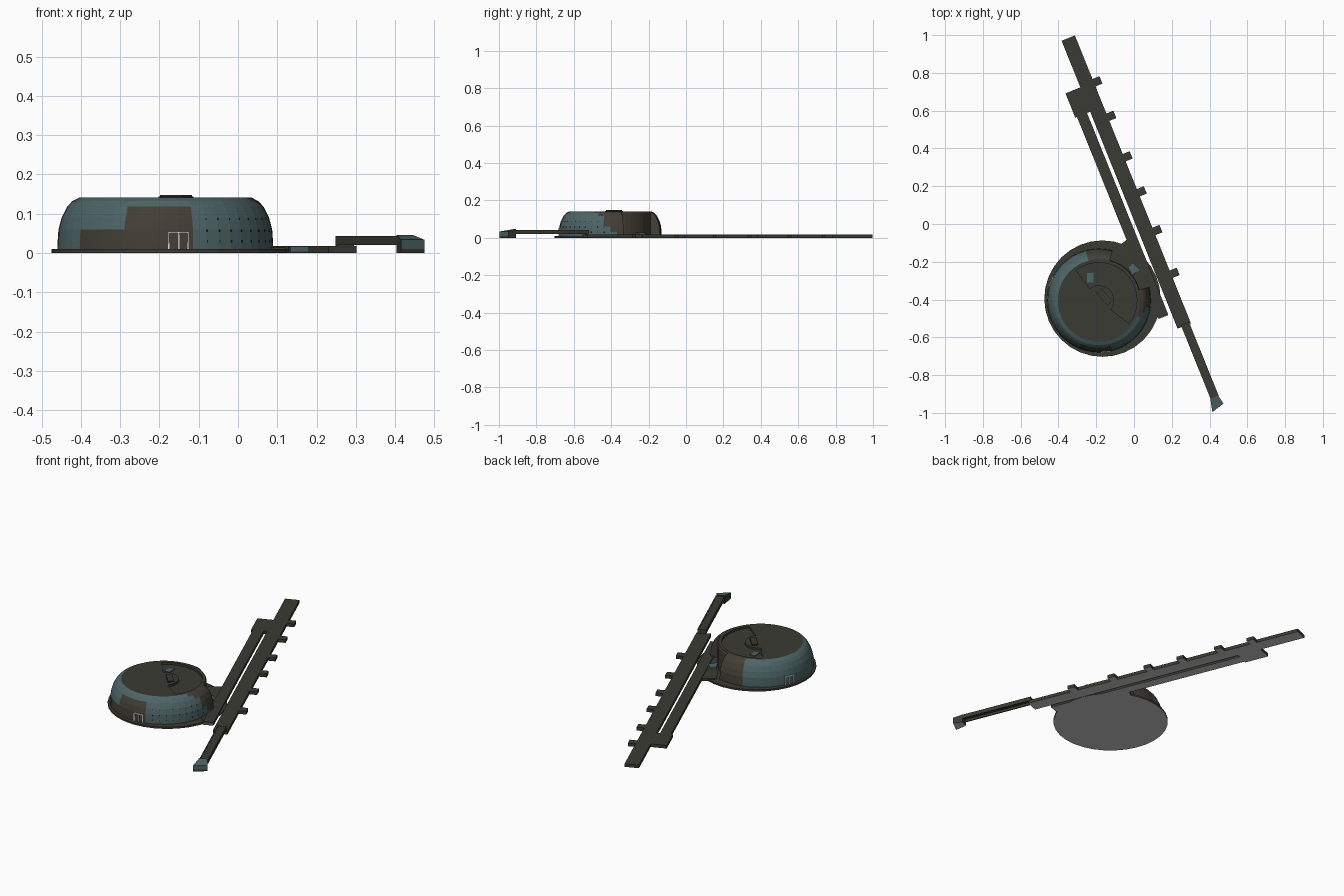
import bpy, bmesh
from math import cos, sin, radians
from mathutils import Vector, Matrix

if "Cube" in bpy.data.objects:
    bpy.data.objects.remove(bpy.data.objects["Cube"])


def material(name, rgb):
    m = bpy.data.materials.new(name)
    m.use_nodes = True
    m.diffuse_color = (*rgb, 1)
    bsdf = m.node_tree.nodes["Principled BSDF"]
    bsdf.inputs["Base Color"].default_value = (*rgb, 1)
    bsdf.inputs["Roughness"].default_value = 0.9
    return m


OLIVE, TEAL, BROWN, GREY, WHITE, DARK = range(6)
MATS = [material("dark olive", (.044, .043, .033)), material("muted teal", (.074, .128, .132)),
        material("dark brown", (.056, .048, .037)), material("underside grey", (.6, .6, .6)),
        material("door white", (.9, .9, .9)), material("window dark", (.014, .018, .017))]


def finish(name, bm, mat=None):
    """Turn a bmesh into an object; faces lying on the ground become grey."""
    bmesh.ops.recalc_face_normals(bm, faces=bm.faces)
    for f in bm.faces:
        if mat is not None:
            f.material_index = mat
        if all(v.co.z < .001 for v in f.verts):
            f.material_index = GREY
    me = bpy.data.meshes.new(name)
    bm.to_mesh(me)
    bm.free()
    for m in MATS:
        me.materials.append(m)
    ob = bpy.data.objects.new(name, me)
    bpy.context.collection.objects.link(ob)
    return ob


def prism(name, pts, z0, z1, mat=OLIVE, tops=None, frame=Matrix()):
    """Extrude a plan outline; tops may give a height for each corner."""
    bm = bmesh.new()
    tops = tops or [z1] * len(pts)
    low = [bm.verts.new(frame @ Vector((x, y, z0))) for x, y in pts]
    high = [bm.verts.new(frame @ Vector((x, y, z))) for (x, y), z in zip(pts, tops)]
    bm.faces.new(low[::-1])
    bm.faces.new(high)
    n = len(pts)
    for i in range(n):
        j = (i + 1) % n
        bm.faces.new((low[i], low[j], high[j], high[i]))
    return finish(name, bm, mat)


def box(name, x0, x1, y0, y1, z0, z1, mat=OLIVE, frame=Matrix()):
    return prism(name, [(x0, y0), (x1, y0), (x1, y1), (x0, y1)], z0, z1, mat, frame=frame)


# Runway platform, laid out in its own rotated frame
RUN = Matrix.Rotation(radians(21.95), 4, 'Z')
T = .018
box("main_runway", .007, .083, -.60, 1.043, 0, T, frame=RUN)
box("side_runway", -.068, -.011, -.512, .64, 0, T, frame=RUN)
box("side_runway_end_panel", -.064, -.013, -.515, -.512, .004, .015, TEAL, RUN)
box("runway_bridge", -.078, .007, .638, .777, 0, T, frame=RUN)
for i, t in enumerate((.773, .576, .345, .145, -.076, -.32)):
    box(f"runway_stub_{i + 1}", .083, .123, t - .021, t + .021, 0, T, frame=RUN)

# Raised gangway, open underneath, with its sloped foot
box("gangway_deck", .03, .076, -1.011, -.59, .034, .041, frame=RUN)
for side, s in (("left", .03), ("right", .07)):
    box(f"gangway_{side}_rail", s, s + .006, -1.01, -.59, .02, .043, frame=RUN)
box("gangway_end_wall", .03, .076, -.60, -.59, .018, .041, frame=RUN)
FOOT = [(.404, -.925), (.415, -.996), (.474, -.95), (.445, -.908)]
prism("gangway_foot_base", FOOT, 0, .01)
foot = prism("gangway_foot", FOOT, .01, 0, OLIVE, tops=[.046, .034, .034, .046])
for p in foot.data.polygons:
    if p.normal.z > .5 or p.normal.y < -.4:
        p.material_index = TEAL

# Round base and the apron that joins it to the runway
base = bmesh.new()
bmesh.ops.create_cone(base, cap_ends=True, segments=32, radius1=.308, radius2=.308, depth=.01,
                      matrix=Matrix.Translation((-.167, -.395, .005)))
finish("base_disc", base, OLIVE)
prism("apron", [(-.10, -.13), (-.04, -.085), (.17, -.46), (.18, -.48), (.135, -.497), (.08, -.45)],
      0, .014)
prism("apron_wedge", [(-.035, -.225), (-.01, -.27), (.03, -.245), (-.005, -.21)],
      .01, 0, TEAL, tops=[.028, .028, .018, .018])

# Domed hall: wall rows, rim, sunken roof sector and hub
CX, CY, STEP = -.185, -.405, 7.5
WALL = [(.275, .0), (.274, .03), (.272, .06), (.264, .09), (.25, .118), (.237, .132), (.218, .142)]


def profile(mid):
    notch = 15 < mid < 75
    sunk = .13 if -37.5 < mid < 127.5 else .142
    rows = [(min(r, .222) if notch else r, z) for r, z in WALL]
    return rows + [(.2, .142), (.2, sunk), (.08, sunk), (.08, .142), (0, .142)]


def wall_colour(a, z):
    if -112.5 < a < -75 and z < .118 or -142.5 < a < -112.5 and z < .06:
        return BROWN
    if -20 + 33 * (1 - z / .142) < a < 108:
        return BROWN
    return TEAL


def at(a, r, z):
    return Vector((CX + r * cos(radians(a)), CY + r * sin(radians(a)), z))


bm = bmesh.new()
for i in range(48):
    a = -180 + i * STEP
    mid = a + STEP / 2
    rows, after = profile(mid), profile((mid + STEP + 180) % 360 - 180)
    for k in range(len(rows) - 1):
        (r0, z0), (r1, z1) = rows[k], rows[k + 1]
        quad = [at(a, r0, z0), at(a + STEP, r0, z0), at(a + STEP, r1, z1), at(a, r1, z1)]
        f = bm.faces.new([bm.verts.new(c) for c in quad])
        f.material_index = wall_colour(mid, (z0 + z1) / 2) if k < len(WALL) - 1 else OLIVE
        # Close the radial step where the next sector differs
        if rows[k:k + 2] != after[k:k + 2]:
            step = [at(a + STEP, *p) for p in (rows[k], rows[k + 1], after[k + 1], after[k])]
            bm.faces.new([bm.verts.new(c) for c in step]).material_index = BROWN
bmesh.ops.remove_doubles(bm, verts=bm.verts, dist=.0002)
bmesh.ops.dissolve_degenerate(bm, dist=.0002, edges=bm.edges)
finish("domed_hall", bm)

# Roof hatch on its dark seat, and a flat roof panel
HATCH = Matrix.Translation((-.158, -.385, 0)) @ Matrix.Rotation(radians(-48), 4, 'Z')
box("hatch_seat", -.046, .046, -.019, .019, .142, .1435, DARK, HATCH)
box("roof_hatch", -.043, .043, -.016, .016, .1435, .148, frame=HATCH)
box("roof_panel", -.25, -.215, -.31, -.26, .128, .134, TEAL)


def wall_frame(angle, r):
    """Frame on the wall: x outward, y along the wall."""
    return (Matrix.Translation((CX, CY, 0)) @ Matrix.Rotation(radians(angle), 4, 'Z')
            @ Matrix.Translation((r, 0, 0)))


# Two double doors drawn by thin pale frames
for name, angle in (("front", -83), ("side", 158)):
    fr = wall_frame(angle, .271)
    for i, y in enumerate((-.025, 0, .025)):
        box(f"{name}_door_post_{i + 1}", 0, .0055, y - .002, y + .002, .01, .054, WHITE, fr)
    box(f"{name}_door_lintel", 0, .0055, -.027, .027, .0515, .0555, WHITE, fr)

# Small slit windows in rows around the front quarter
for i in range(9):
    angle = -67 + i * STEP
    for k, (r, z) in enumerate(((.2725, .03), (.2715, .057), (.263, .086))):
        if wall_colour(angle, z) == TEAL:
            box(f"window_{i + 1}_{k + 1}", 0, .0025, -.0014, .0014, z - .003, z + .003, DARK,
                wall_frame(angle, r))
